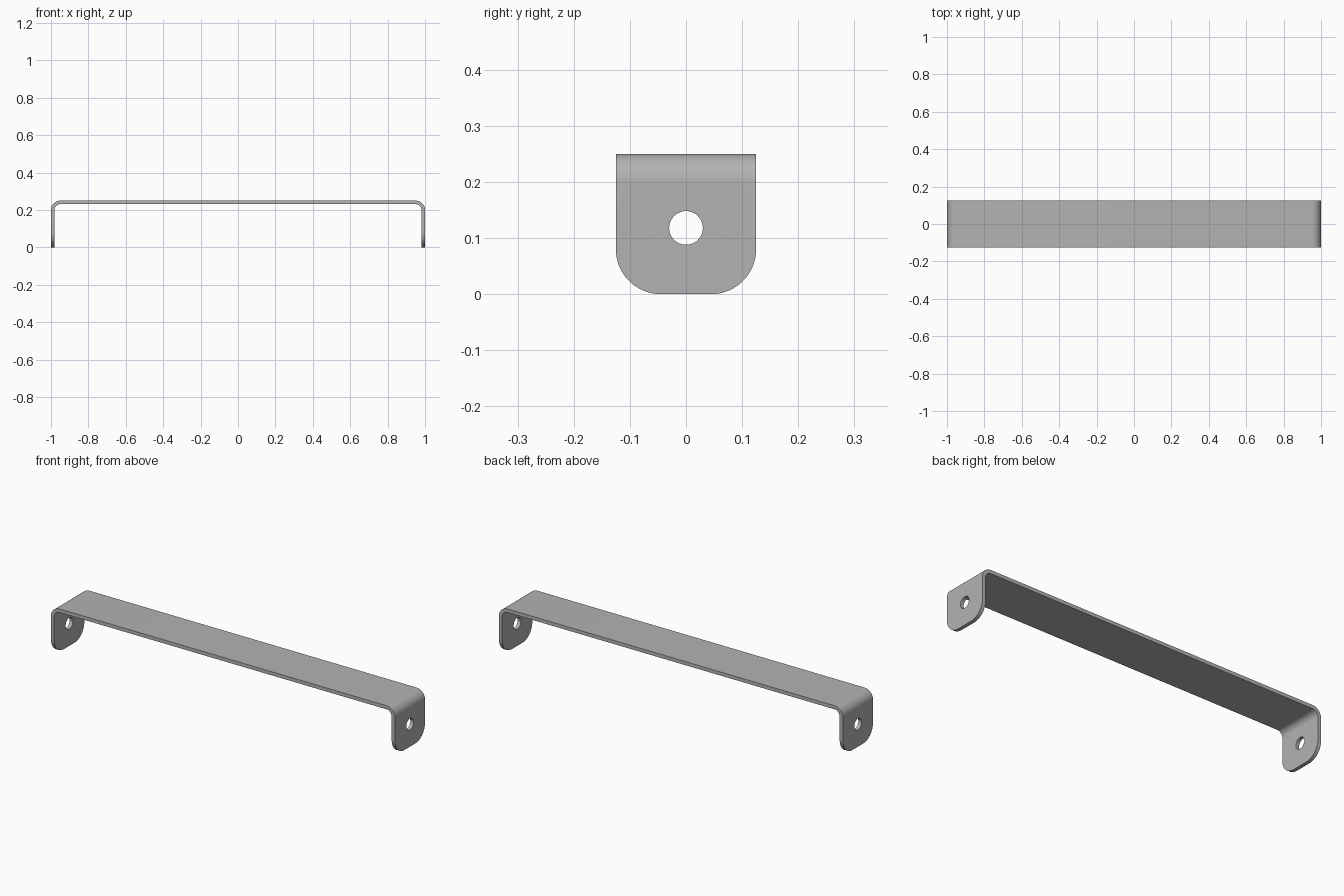
import bpy
import bmesh
from math import cos, sin, pi, radians
from mathutils import Vector

HALF_LENGTH, HALF_WIDTH, HEIGHT = 1.0, 0.125, 0.25
THICKNESS, BEND_RADIUS, CORNER_RADIUS = 0.019, 0.05, 0.08
HOLE_HEIGHT, HOLE_RADIUS = 0.118, 0.03
OVERLAP = 0.05

cube = bpy.data.objects.get("Cube")
if cube:
    bpy.data.objects.remove(cube, do_unlink=True)


def arc(cx, cz, radius, start, end, steps=16):
    angles = [radians(start + (end - start) * i / steps) for i in range(steps + 1)]
    return [(cx + radius * cos(a), cz + radius * sin(a)) for a in angles]


def prism(name, points, axis, half_depth):
    """Extrude an outline of (u, z) points along the x or y axis."""
    bm = bmesh.new()
    if axis == "y":
        verts = [bm.verts.new((u, -half_depth, z)) for u, z in points]
        direction = Vector((0, 2 * half_depth, 0))
    else:
        verts = [bm.verts.new((-half_depth, u, z)) for u, z in points]
        direction = Vector((2 * half_depth, 0, 0))
    face = bm.faces.new(verts)
    result = bmesh.ops.extrude_face_region(bm, geom=[face], use_keep_orig=True)
    moved = [g for g in result["geom"] if isinstance(g, bmesh.types.BMVert)]
    bmesh.ops.translate(bm, verts=moved, vec=direction)
    bmesh.ops.recalc_face_normals(bm, faces=bm.faces)
    mesh = bpy.data.meshes.new(name)
    bm.to_mesh(mesh)
    bm.free()
    obj = bpy.data.objects.new(name, mesh)
    bpy.context.collection.objects.link(obj)
    return obj


def cut(target, cutter, operation):
    cutter.hide_render = True
    mod = target.modifiers.new(cutter.name, "BOOLEAN")
    mod.object, mod.operation, mod.solver = cutter, operation, "EXACT"
    bpy.context.view_layer.objects.active = target
    bpy.ops.object.modifier_apply(modifier=mod.name)
    bpy.data.objects.remove(cutter, do_unlink=True)


# Bent strap: outer and inner lines of the U, with rounded bends
def bent_line(inset):
    side = HALF_LENGTH - BEND_RADIUS
    right = arc(side, HEIGHT - BEND_RADIUS, BEND_RADIUS - inset, 0, 90)
    left = [(-x, z) for x, z in reversed(right)]
    end = HALF_LENGTH - inset
    return [(end, -OVERLAP)] + right + left + [(-end, -OVERLAP)]


strap = prism("bracket_strap", bent_line(0) + bent_line(THICKNESS)[::-1],
              "y", HALF_WIDTH + OVERLAP)

# Rounded tab corners: keep only what lies inside the end outline
right_corner = arc(HALF_WIDTH - CORNER_RADIUS, CORNER_RADIUS, CORNER_RADIUS, -90, 0)
left_corner = [(-y, z) for y, z in reversed(right_corner)]
top = HEIGHT + OVERLAP
outline = right_corner + [(HALF_WIDTH, top), (-HALF_WIDTH, top)] + left_corner
cut(strap, prism("tab_outline", outline, "x", HALF_LENGTH + OVERLAP), "INTERSECT")

# Bolt hole through both tabs
circle = arc(0, HOLE_HEIGHT, HOLE_RADIUS, 0, 360, 48)[:-1]
cut(strap, prism("bolt_hole", circle, "x", HALF_LENGTH + OVERLAP), "DIFFERENCE")

# Plain grey metal
grey = bpy.data.materials.new("grey_metal")
grey.use_nodes = True
colour = (0.45, 0.45, 0.45, 1)
grey.diffuse_color = colour
grey.node_tree.nodes["Principled BSDF"].inputs["Base Color"].default_value = colour
strap.data.materials.clear()
strap.data.materials.append(grey)

bpy.ops.object.select_all(action="DESELECT")
strap.select_set(True)
bpy.context.view_layer.objects.active = strap
bpy.ops.object.shade_smooth_by_angle(angle=radians(30))
